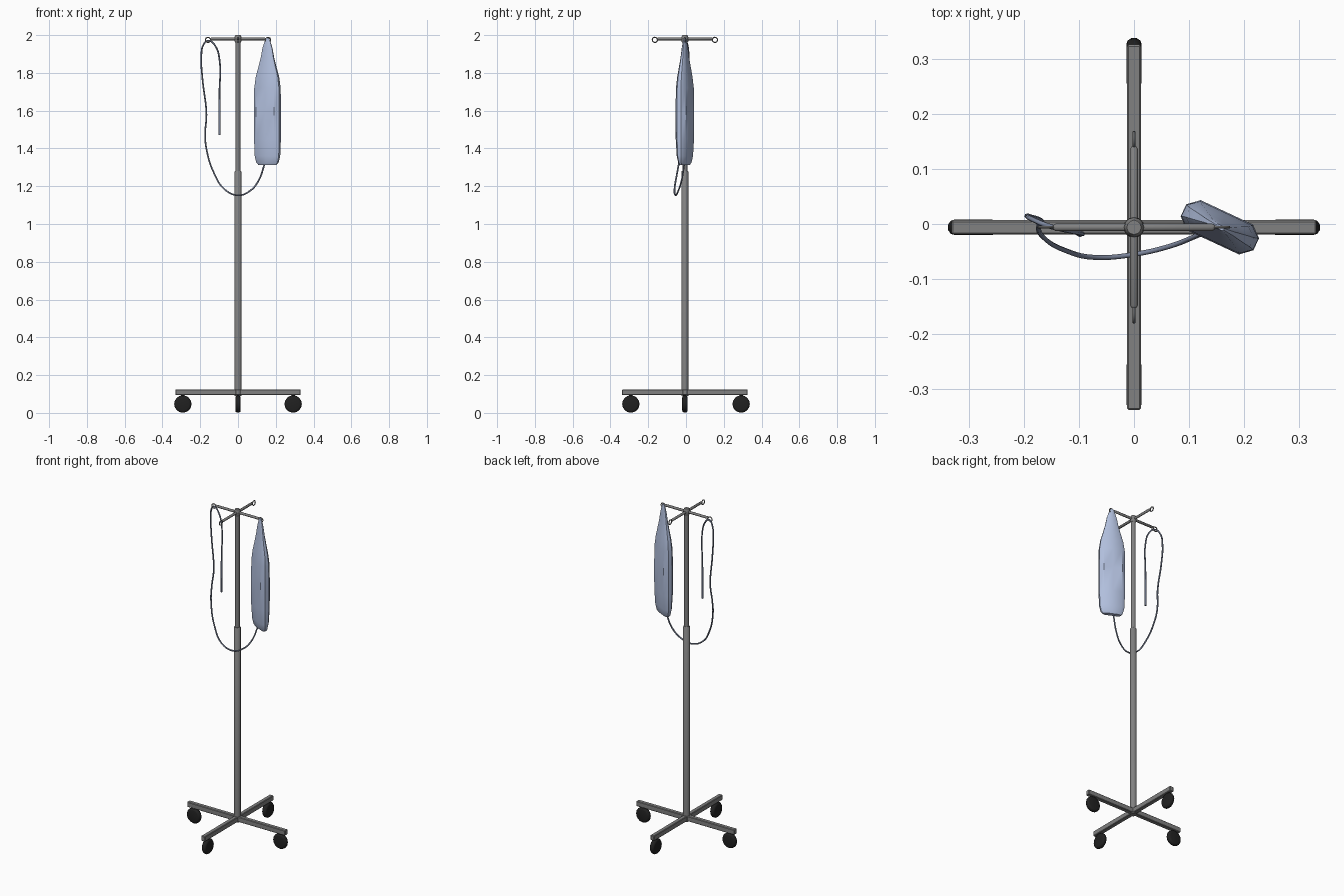
import bpy, bmesh, math
from mathutils import Matrix, Vector

if "Cube" in bpy.data.objects:
    bpy.data.objects.remove(bpy.data.objects["Cube"])


def mat(name, rgb):
    m = bpy.data.materials.new(name)
    m.diffuse_color = (*rgb, 1)
    m.use_nodes = True
    m.node_tree.nodes["Principled BSDF"].inputs["Base Color"].default_value = m.diffuse_color
    return m


STEEL = mat("steel grey", (0.22, 0.22, 0.22))
RUBBER = mat("black rubber", (0.015, 0.015, 0.015))
BAG = mat("pale blue plastic", (0.44, 0.52, 0.72))
TUBE = mat("tube blue grey", (0.20, 0.235, 0.33))
CY = -0.006  # the pole sits slightly forward of centre


def finish(o, name, m, smooth=True):
    o.name = name
    o.data.materials.append(m)
    if smooth:
        bpy.ops.object.select_all(action='DESELECT')
        o.select_set(True)
        bpy.context.view_layer.objects.active = o
        bpy.ops.object.shade_smooth_by_angle(angle=math.radians(40))
    return o


def loft(name, rings, m):
    """Skin a stack of closed rings and cap both ends."""
    bm = bmesh.new()
    vs = [[bm.verts.new(p) for p in r] for r in rings]
    n = len(vs[0])
    for a, b in zip(vs, vs[1:]):
        for i in range(n):
            j = (i + 1) % n
            bm.faces.new((a[i], a[j], b[j], b[i]))
    bm.faces.new(vs[0])
    bm.faces.new(vs[-1])
    bmesh.ops.recalc_face_normals(bm, faces=bm.faces)
    me = bpy.data.meshes.new(name)
    bm.to_mesh(me)
    bm.free()
    o = bpy.data.objects.new(name, me)
    bpy.context.collection.objects.link(o)
    return finish(o, name, m)


def turned(name, profile, m, sides=16, matrix=Matrix()):
    """Round part from (radius, height) pairs along local z."""
    rings = [[matrix @ Vector((r * math.cos(2 * math.pi * i / sides),
                               r * math.sin(2 * math.pi * i / sides), z))
              for i in range(sides)] for r, z in profile]
    return loft(name, rings, m)


def box(name, size, loc, m, bevel):
    bpy.ops.mesh.primitive_cube_add(size=1, location=loc)
    o = bpy.context.object
    o.scale = size
    bpy.ops.object.transform_apply(location=False, rotation=False, scale=True)
    b = o.modifiers.new("bevel", 'BEVEL')
    b.width, b.segments = bevel, 1
    return finish(o, name, m, False)


# pole: wide lower sleeve, thin upper rod, head collar
base = Matrix.Translation((0, CY, 0))
turned("lower_pole", [(0.019, 0.09), (0.019, 1.276), (0.016, 1.28)], STEEL, 16, base)
turned("upper_pole", [(0.0135, 1.2), (0.0135, 1.98)], STEEL, 16, base)
turned("pole_head", [(0.014, 1.96), (0.018, 1.967), (0.018, 1.99), (0.013, 2.0)],
       STEEL, 12, base)

# crossed base legs
box("base_leg_x", (0.664, 0.026, 0.031), (0, CY, 0.109), STEEL, 0.003)
box("base_leg_y", (0.026, 0.664, 0.031), (0, CY, 0.109), STEEL, 0.003)

# four casters, hanger arms and hook rings
WHEEL = [(0.034, -0.014), (0.041, -0.012), (0.046, -0.005),
         (0.046, 0.005), (0.041, 0.012), (0.034, 0.014)]
for k in range(4):
    turn = Matrix.Rotation(k * math.pi / 2, 4, 'Z')
    shift = base @ turn
    wheel_y = CY if k % 2 == 0 else 0
    roll = (Matrix.Translation((0, wheel_y, 0)) @ turn @
            Matrix.Translation((0.292, 0, 0.047)) @ Matrix.Rotation(math.pi / 2, 4, 'X'))
    turned(f"caster_wheel_{k}", WHEEL, RUBBER, 16, roll)
    turned(f"caster_stem_{k}", [(0.009, 0.06), (0.009, 0.1)], RUBBER, 8,
           Matrix.Translation((0, wheel_y, 0)) @ turn @ Matrix.Translation((0.292, 0, 0)))
    along = shift @ Matrix.Translation((0, 0, 1.98)) @ Matrix.Rotation(math.pi / 2, 4, 'Y')
    turned(f"hanger_arm_{k}", [(0.0075, 0), (0.0075, 0.142), (0.004, 0.147)], STEEL, 10, along)
    bpy.ops.mesh.primitive_torus_add(major_radius=0.0135, minor_radius=0.003,
                                     major_segments=20, minor_segments=6)
    o = bpy.context.object
    o.data.transform(shift @ Matrix.Translation((0.159, 0, 1.975)) @
                     Matrix.Rotation(math.pi / 2, 4, 'X'))
    finish(o, f"hook_ring_{k}", STEEL)

# fluid bag: chamfered sections (half width, half thickness, height), turned about z
place = Matrix.Translation((0.156, CY, 0)) @ Matrix.Rotation(math.radians(-25), 4, 'Z')
SECTIONS = [(0.050, 0.012, 1.312), (0.062, 0.018, 1.325), (0.070, 0.024, 1.36),
            (0.073, 0.029, 1.45), (0.073, 0.030, 1.6), (0.072, 0.028, 1.72),
            (0.064, 0.023, 1.78), (0.050, 0.018, 1.83), (0.037, 0.013, 1.88),
            (0.028, 0.009, 1.93), (0.016, 0.006, 1.967), (0.008, 0.004, 1.985)]
OCT = [(1, 0.4), (0.72, 1), (0, 1.0), (-0.72, 1), (-1, 0.4),
       (-1, -0.4), (-0.72, -1), (0, -1.0), (0.72, -1), (1, -0.4)]
loft("fluid_bag", [[place @ Vector((a * w, b * t, z)) for a, b in OCT]
                   for w, t, z in SECTIONS], BAG)


# drip tube looping below the bag and up through the left ring
def tube(name, pts, radius):
    cu = bpy.data.curves.new(name, 'CURVE')
    cu.dimensions = '3D'
    cu.bevel_depth, cu.bevel_resolution = radius, 1
    cu.resolution_u, cu.use_fill_caps = 5, True
    s = cu.splines.new('BEZIER')
    s.bezier_points.add(len(pts) - 1)
    for bp, p in zip(s.bezier_points, pts):
        bp.co = p
        bp.handle_left_type = bp.handle_right_type = 'AUTO'
    o = bpy.data.objects.new(name, cu)
    bpy.context.collection.objects.link(o)
    cu.materials.append(TUBE)


tube("drip_tube", [
    (0.143, -0.008, 1.325), (0.108, -0.024, 1.228), (0.063, -0.041, 1.175),
    (0.002, -0.055, 1.152), (-0.067, -0.061, 1.18), (-0.125, -0.048, 1.265),
    (-0.167, -0.022, 1.397), (-0.174, -0.006, 1.476), (-0.167, 0.004, 1.58),
    (-0.188, 0.013, 1.767), (-0.194, 0.014, 1.884), (-0.184, 0.008, 1.947),
    (-0.157, -0.003, 1.971), (-0.12, -0.012, 1.942), (-0.097, -0.017, 1.862),
    (-0.098, -0.018, 1.7), (-0.099, -0.018, 1.48)], 0.0045)
tube("tube_connector", [(-0.098, -0.018, 1.66), (-0.099, -0.018, 1.47)], 0.006)
